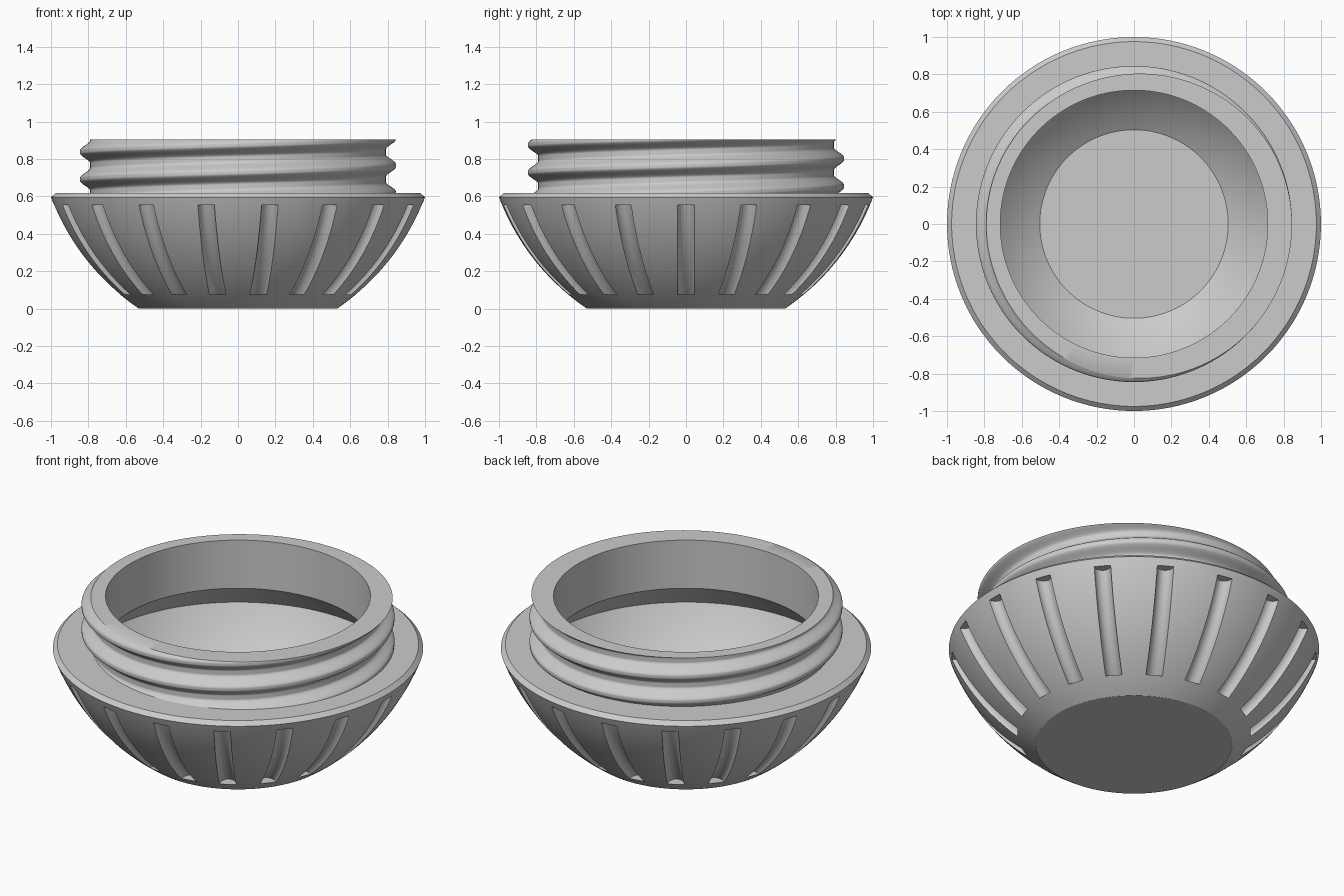
import bpy, bmesh, math
from math import sin, cos, pi, sqrt

cube = bpy.data.objects.get("Cube")
if cube:
    bpy.data.objects.remove(cube, do_unlink=True)

SEG = 180
ARC_X, ARC_Z, ARC_R = -0.17, 1.036, 1.25     # circle behind the bowl curve
WALL = 0.06
RIM_Z, TOP_Z = 0.618, 0.905
BORE_R = 0.715
ROOT_R, THREAD_H, PITCH = 0.79, 0.055, 0.147
GROOVES, GROOVE_R = 18, 0.045

grey = bpy.data.materials.new("plain_grey")
grey.use_nodes = True
grey.diffuse_color = (0.6, 0.6, 0.6, 1)
grey.node_tree.nodes["Principled BSDF"].inputs["Base Color"].default_value = (0.6, 0.6, 0.6, 1)


def arc_radius(z, inset=0.0):
    return ARC_X + sqrt((ARC_R - inset) ** 2 - (ARC_Z - z) ** 2)


def spread(a, b, n):
    return [a + (b - a) * i / n for i in range(n + 1)]


def skin(bm, rings, closed_ends=False):
    """Join successive closed rings of points with quads."""
    loops = [[bm.verts.new(p) for p in ring] for ring in rings]
    n = len(loops[0])
    for a, b in zip(loops, loops[1:]):
        for i in range(n):
            j = (i + 1) % n
            bm.faces.new((a[i], a[j], b[j], b[i]))
    if closed_ends:
        bm.faces.new(loops[0][::-1])
        bm.faces.new(loops[-1])


def circle(radius, z):
    """Ring of points; radius may be a function of the angle."""
    angles = [2 * pi * i / SEG for i in range(SEG)]
    radii = [radius(t) if callable(radius) else radius for t in angles]
    return [(r * cos(t), r * sin(t), z) for r, t in zip(radii, angles)]


def make_object(name, bm, fix_normals=True):
    if fix_normals:
        bmesh.ops.recalc_face_normals(bm, faces=bm.faces[:])
    mesh = bpy.data.meshes.new(name)
    bm.to_mesh(mesh)
    bm.free()
    mesh.materials.append(grey)
    obj = bpy.data.objects.new(name, mesh)
    bpy.context.collection.objects.link(obj)
    return obj


def activate(obj):
    bpy.ops.object.select_all(action='DESELECT')
    obj.select_set(True)
    bpy.context.view_layer.objects.active = obj


# Bowl: outer curve, chamfered shoulder, undercut cavity and flat floor
profile = [(arc_radius(z), z) for z in spread(0, 0.595, 28)]
profile += [(0.975, RIM_Z), (BORE_R, RIM_Z)]
profile += [(arc_radius(z, WALL), z) for z in spread(0.462, 0.055, 24)]
bm = bmesh.new()
skin(bm, [circle(r, z) for r, z in profile], closed_ends=True)
bowl = make_object("bowl", bm)

# Grip grooves: round cutters that follow the bowl curve, with level ends
bm = bmesh.new()
for k in range(GROOVES):
    turn = 2 * pi * k / GROOVES
    rings = []
    for z in spread(0.075, 0.555, 20):
        r = arc_radius(z)
        stretch = ARC_R / (r - ARC_X)
        ring = []
        for i in range(24):
            a = 2 * pi * i / 24
            out, side = r + GROOVE_R * stretch * cos(a), GROOVE_R * sin(a)
            ring.append((out * cos(turn) - side * sin(turn),
                         out * sin(turn) + side * cos(turn), z))
        rings.append(ring)
    skin(bm, rings, closed_ends=True)
cutter = make_object("groove_cutter", bm)
cutter.hide_render = True

cut = bowl.modifiers.new("grooves", 'BOOLEAN')
cut.operation = 'DIFFERENCE'
cut.solver = 'EXACT'
cut.object = cutter
activate(bowl)
bpy.ops.object.modifier_apply(modifier=cut.name)
bpy.data.objects.remove(cutter, do_unlink=True)
bpy.ops.object.shade_smooth_by_angle(angle=math.radians(30))


# Threaded neck: helical ridge outside, plain bore inside
def thread_radius(z):
    def radius(t):
        phase = (z - 0.765) / PITCH - t / (2 * pi)
        d = abs(phase - round(phase))
        s = min(1, max(0, (0.42 - d) / 0.38))
        return ROOT_R + THREAD_H * s * s * (3 - 2 * s)
    return radius


bm = bmesh.new()
rings = [circle(thread_radius(z), z) for z in spread(RIM_Z, TOP_Z, 80)]
rings += [circle(BORE_R, TOP_Z), circle(BORE_R, RIM_Z)]
skin(bm, rings)
neck = make_object("threaded_neck", bm, fix_normals=False)
activate(neck)
bpy.ops.object.shade_smooth_by_angle(angle=math.radians(35))
